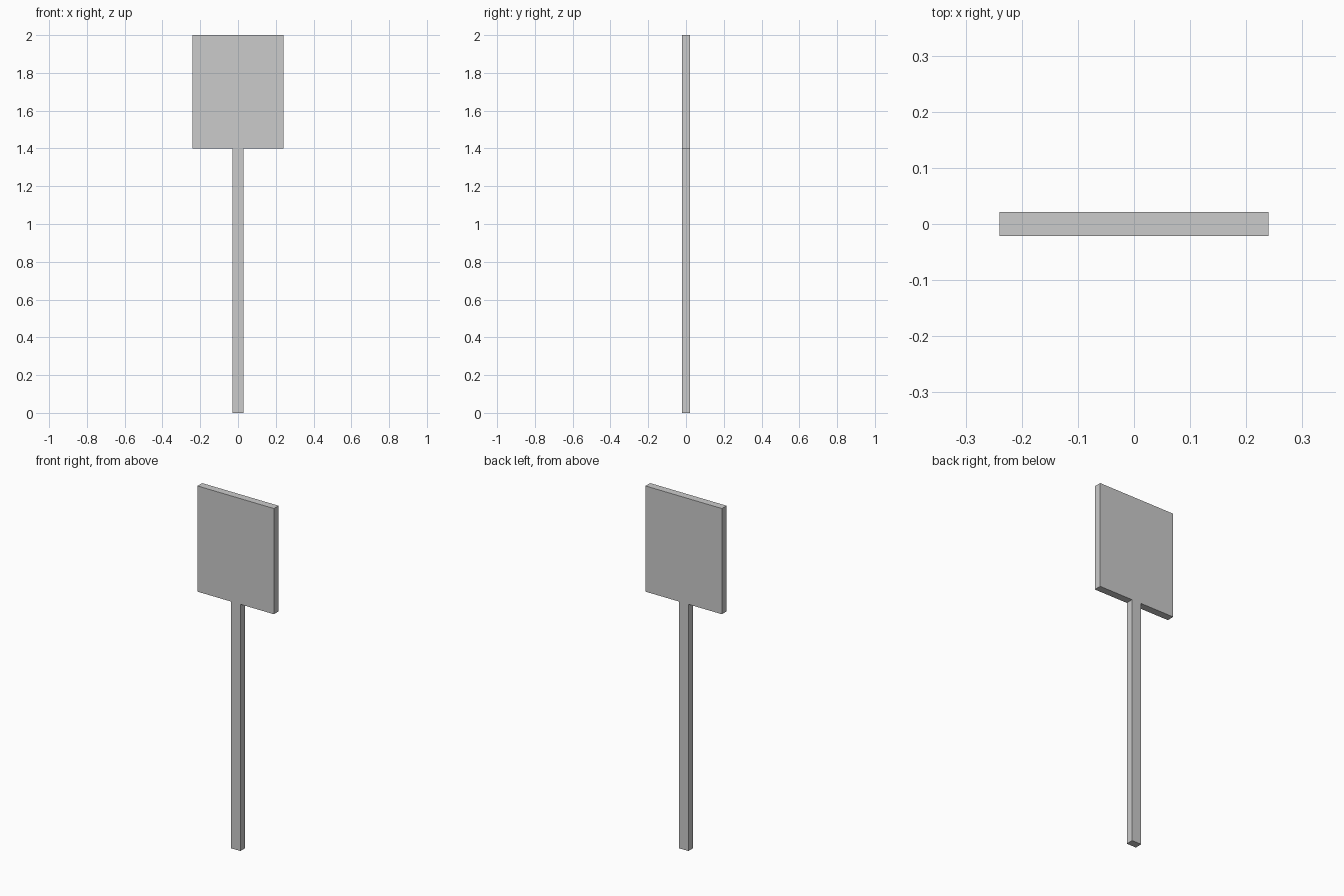
import bpy
import bmesh

if "Cube" in bpy.data.objects:
    bpy.data.objects.remove(bpy.data.objects["Cube"])

HALF_DEPTH = 0.021

# Right half of the sign outline: post foot, post top, panel underside, panel top
half = [(0.03, 0.0), (0.03, 1.4), (0.24, 1.4), (0.24, 2.0)]
outline = half + [(-x, z) for x, z in reversed(half)]

# Signpost: flush post and panel extruded from one outline
bm = bmesh.new()
face = bm.faces.new([bm.verts.new((x, -HALF_DEPTH, z)) for x, z in outline])
extruded = bmesh.ops.extrude_face_region(bm, geom=[face])["geom"]
back = [v for v in extruded if isinstance(v, bmesh.types.BMVert)]
bmesh.ops.translate(bm, verts=back, vec=(0, 2 * HALF_DEPTH, 0))
# An extruded lone face keeps its front cap, so only add one if it is missing
if any(e.is_boundary for e in bm.edges):
    bmesh.ops.holes_fill(bm, edges=[e for e in bm.edges if e.is_boundary])
bmesh.ops.recalc_face_normals(bm, faces=bm.faces)

mesh = bpy.data.meshes.new("signpost")
bm.to_mesh(mesh)
bm.free()
bpy.context.collection.objects.link(bpy.data.objects.new("signpost", mesh))
